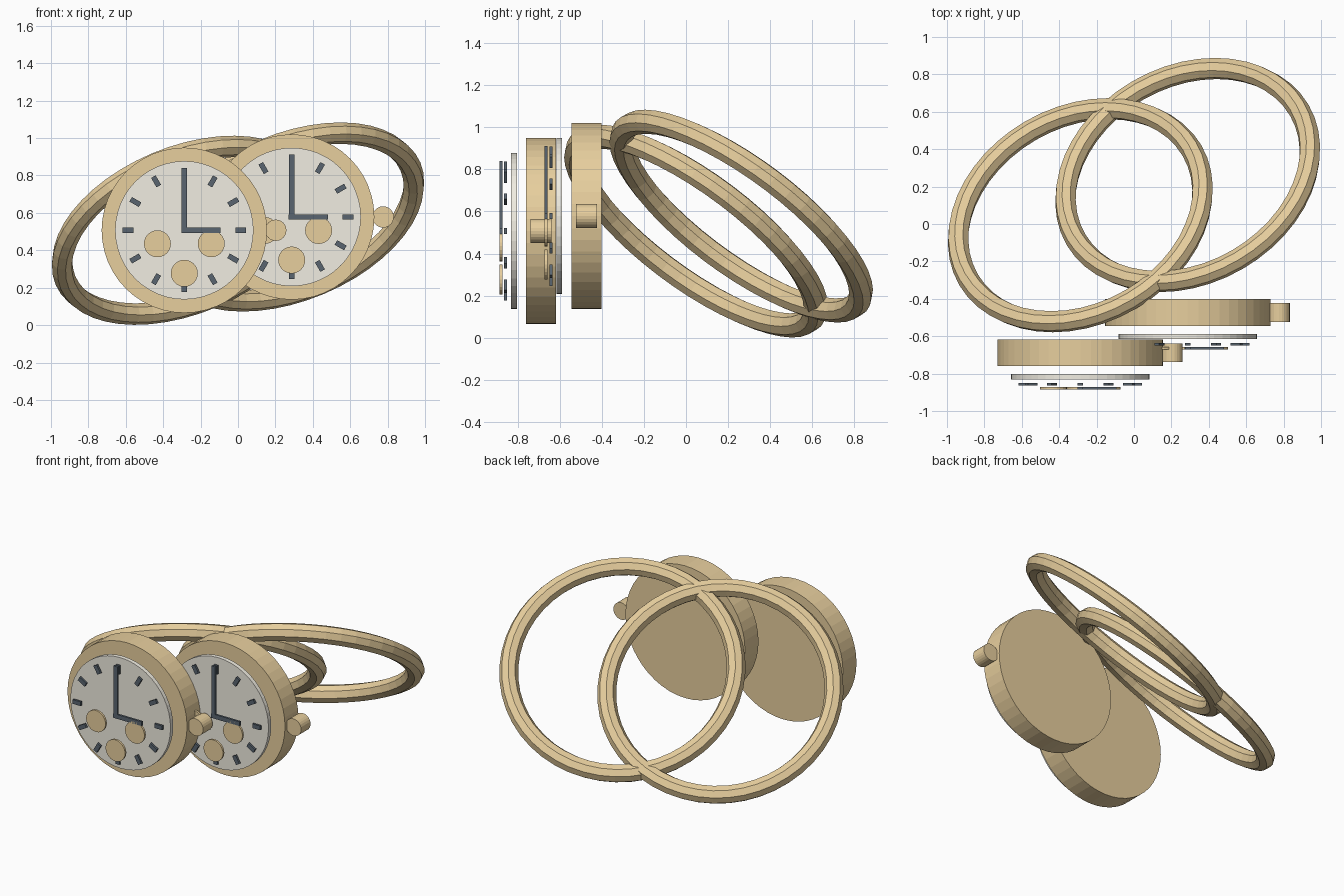
import bpy, math
from mathutils import Matrix, Vector

if "Cube" in bpy.data.objects:
    bpy.data.objects.remove(bpy.data.objects["Cube"])


def material(name, color):
    m = bpy.data.materials.new(name)
    m.diffuse_color = (*color, 1)
    m.use_nodes = True
    m.node_tree.nodes["Principled BSDF"].inputs["Base Color"].default_value = m.diffuse_color
    return m


GOLD = material("gold", (0.80, 0.62, 0.34))
CREAM = material("cream", (0.88, 0.85, 0.76))
DARK = material("dark", (0.10, 0.13, 0.16))


def finish(name, mat):
    ob = bpy.context.object
    ob.name = name
    ob.data.materials.append(mat)
    return ob


def disc(name, x, y, z, r, depth, mat, sides=32):
    # cylinder with its axis along y
    bpy.ops.mesh.primitive_cylinder_add(vertices=sides, radius=r, depth=depth,
                                        location=(x, y, z), rotation=(math.pi / 2, 0, 0))
    return finish(name, mat)


def bar(name, x, y, z, size, mat, angle=0):
    # box turned about the y axis
    bpy.ops.mesh.primitive_cube_add(size=1, location=(x, y, z))
    ob = finish(name, mat)
    ob.data.transform(Matrix.Diagonal((*size, 1)))
    ob.rotation_euler.y = angle
    return ob


def watch(tag, cx, cy, cz):
    # case, dial and crown
    disc(f"case_{tag}", cx, cy, cz, 0.442, 0.143, GOLD, 48)
    disc(f"dial_{tag}", cx, cy - 0.129, cz, 0.37, 0.028, CREAM, 48)
    disc(f"crown_{tag}", cx + 0.489, cy, cz, 0.057, 0.1, GOLD, 24)
    # hour markers
    for i in range(12):
        a = i * math.pi / 6
        bar(f"hour_marker_{tag}_{i}", cx + 0.302 * math.sin(a), cy - 0.169,
            cz + 0.302 * math.cos(a), (0.028, 0.014, 0.058), DARK, a)
    # hands
    bar(f"minute_hand_{tag}", cx, cy - 0.191, cz + 0.16, (0.029, 0.014, 0.346), DARK)
    bar(f"hour_hand_{tag}", cx + 0.089, cy - 0.191, cz, (0.21, 0.014, 0.029), DARK)
    # small dials
    for i, (dx, dz) in enumerate([(-0.144, -0.072), (0.144, -0.072), (0, -0.23)]):
        disc(f"small_dial_{tag}_{i}", cx + dx, cy - 0.191, cz + dz, 0.072, 0.014, GOLD, 24)
    # tilted strap ring behind the case
    bpy.ops.mesh.primitive_torus_add(major_radius=0.69, minor_radius=0.0575,
                                     major_segments=48, minor_segments=8,
                                     location=(cx, cy + 0.735, cz),
                                     rotation=(-0.6, -0.4, 0))
    finish(f"strap_ring_{tag}", GOLD)


watch("left", -0.287, -0.688, 0.507)
watch("right", 0.287, -0.473, 0.578)
